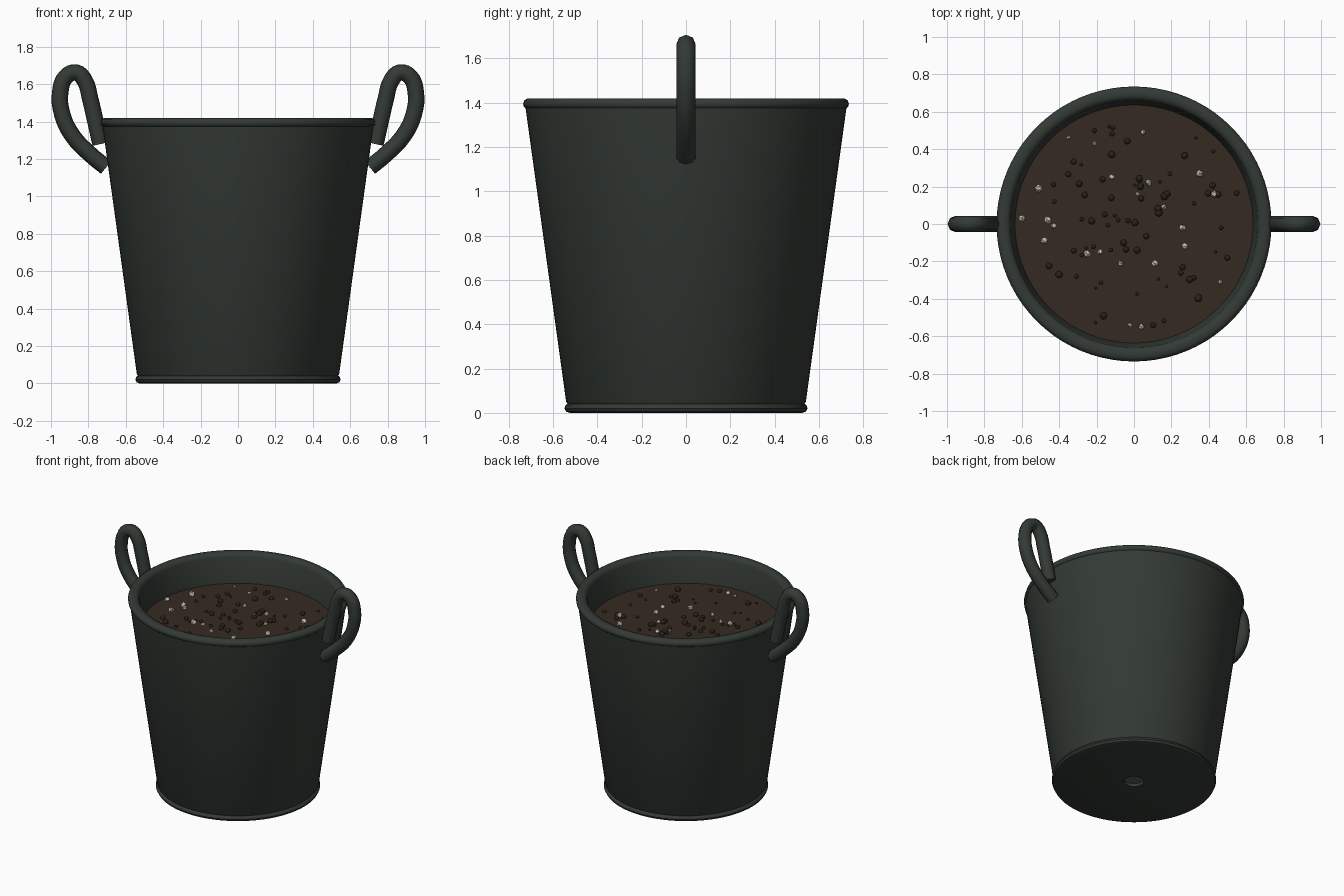
import bpy, bmesh, math, random
from mathutils import Vector

random.seed(7)
cube = bpy.data.objects.get("Cube")
if cube:
    bpy.data.objects.remove(cube, do_unlink=True)


def material(name, colour):
    mat = bpy.data.materials.new(name)
    mat.use_nodes = True
    mat.diffuse_color = (*colour, 1)
    mat.node_tree.nodes["Principled BSDF"].inputs["Base Color"].default_value = (*colour, 1)
    return mat


green = material("dark green", (0.033, 0.042, 0.035))
brown = material("soil brown", (0.036, 0.024, 0.015))
dark = material("dark clump brown", (0.022, 0.015, 0.010))
white = material("grit white", (0.55, 0.52, 0.44))
grey = material("drain grey", (0.09, 0.095, 0.09))


def finish(obj, mat, angle=40):
    obj.data.materials.append(mat)
    bpy.ops.object.select_all(action="DESELECT")
    obj.select_set(True)
    bpy.context.view_layer.objects.active = obj
    bpy.ops.object.shade_smooth_by_angle(angle=math.radians(angle))


def mesh_object(name, bm, mat, angle=40):
    bmesh.ops.recalc_face_normals(bm, faces=bm.faces[:])
    mesh = bpy.data.meshes.new(name)
    bm.to_mesh(mesh)
    bm.free()
    obj = bpy.data.objects.new(name, mesh)
    bpy.context.collection.objects.link(obj)
    finish(obj, mat, angle)
    return obj


def lathe(name, profile, mat, steps=80):
    """Revolve an (r, z) profile around the z axis."""
    bm = bmesh.new()
    verts = [bm.verts.new((r, 0, z)) for r, z in profile]
    edges = [bm.edges.new(pair) for pair in zip(verts, verts[1:])]
    bmesh.ops.spin(bm, geom=verts + edges, cent=(0, 0, 0), axis=(0, 0, 1),
                   angle=math.tau, steps=steps)
    bmesh.ops.remove_doubles(bm, verts=bm.verts[:], dist=0.0005)
    return mesh_object(name, bm, mat)


# Pot shell: drain opening, foot ring, tapered wall, rolled rim, inner wall, floor
lathe("pot", [(0.067, 0.06), (0.067, 0.008), (0.525, 0), (0.542, 0.006), (0.549, 0.02),
              (0.544, 0.035), (0.535, 0.041), (0.541, 0.05), (0.724, 1.375), (0.733, 1.383),
              (0.735, 1.395), (0.73, 1.41), (0.715, 1.42), (0.685, 1.42), (0.668, 1.412),
              (0.66, 1.395), (0.635, 1.2), (0.48, 0.06), (0.067, 0.06)], green)
lathe("drain_hole", [(0, 0.03), (0.068, 0.03)], grey, 32)

# Soil surface
SOIL = 1.21
lathe("soil", [(0, SOIL), (0.638, SOIL), (0.6, SOIL - 0.1), (0, SOIL - 0.1)], brown)

# Rope-like handles, one on each side
LOOP = [(0.705, 1.155), (0.79, 1.225), (0.885, 1.325), (0.94, 1.44), (0.95, 1.56),
        (0.92, 1.64), (0.865, 1.662), (0.82, 1.62), (0.79, 1.52), (0.762, 1.4), (0.735, 1.28)]
for side, sign in (("left", 1), ("right", -1)):
    curve = bpy.data.curves.new(side + "_handle", "CURVE")
    curve.dimensions = "3D"
    curve.bevel_depth = 0.044
    curve.bevel_resolution = 2
    curve.resolution_u = 4
    curve.use_fill_caps = True
    spline = curve.splines.new("BEZIER")
    spline.bezier_points.add(len(LOOP) - 1)
    for point, (x, z) in zip(spline.bezier_points, LOOP):
        point.co = (sign * x, 0, z)
        point.handle_left_type = point.handle_right_type = "AUTO"
    handle = bpy.data.objects.new(side + "_handle", curve)
    bpy.context.collection.objects.link(handle)
    bpy.ops.object.select_all(action="DESELECT")
    handle.select_set(True)
    bpy.context.view_layer.objects.active = handle
    bpy.ops.object.convert(target="MESH")
    finish(bpy.context.view_layer.objects.active, green, 60)


def scatter(name, spots, small, large, rough, mat, angle):
    """Place small lumps half sunk in the soil."""
    bm = bmesh.new()
    for x, y in spots:
        size = random.uniform(small, large)
        new = bmesh.ops.create_icosphere(bm, subdivisions=2, radius=size)["verts"]
        for v in new:
            v.co *= random.uniform(1 - rough, 1 + rough)
            v.co += Vector((x, y, SOIL + size * 0.3))
    mesh_object(name, bm, mat, angle)


# Loose soil clumps
clumps = []
for _ in range(70):
    r, a = 0.58 * math.sqrt(random.random()), random.uniform(0, math.tau)
    clumps.append((r * math.cos(a), r * math.sin(a)))
scatter("soil_clumps", clumps, 0.007, 0.021, 0.05, dark, 60)

# Pale grit
grit = [(-.35, .46), (-.21, .43), (.05, .49), (-.12, .25), (.08, .22), (.02, .16), (.35, .27),
        (.43, .16), (-.51, .19), (-.6, .03), (-.46, .02), (-.43, -.01), (-.48, -.09),
        (.26, -.02), (.27, -.12), (-.25, -.16), (-.18, -.15), (-.07, -.21), (.11, -.21),
        (.46, -.31), (-.02, -.54), (.04, -.55), (.16, .09)]
scatter("white_grit", grit, 0.009, 0.02, 0.2, white, 30)
